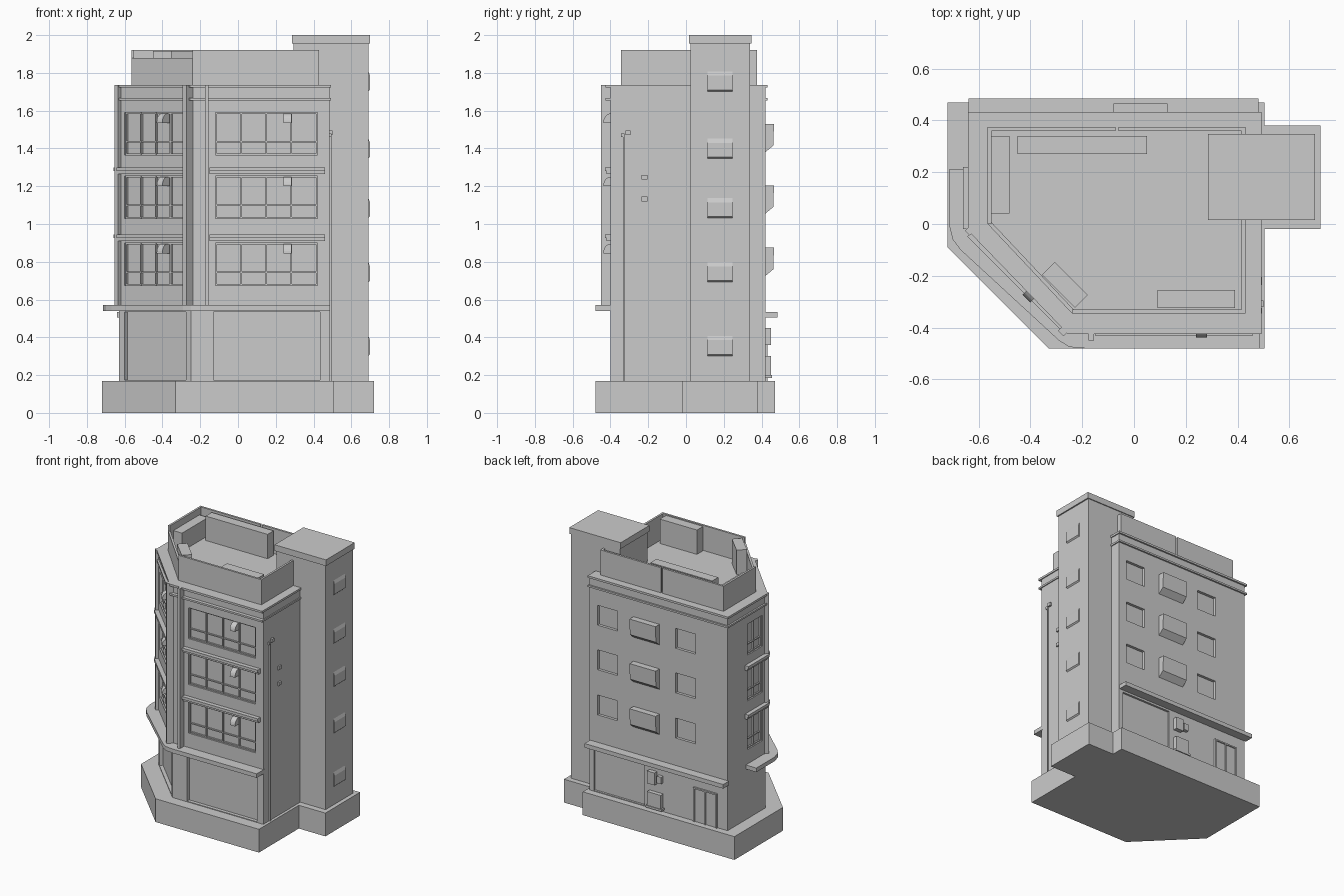
import bpy, bmesh
from math import pi, sin, cos, atan2, hypot
from mathutils import Matrix, Vector

if "Cube" in bpy.data.objects:
    bpy.data.objects.remove(bpy.data.objects["Cube"], do_unlink=True)

GREY = (0.6, 0.6, 0.6, 1)
mat = bpy.data.materials.new("plain grey")
mat.use_nodes = True
mat.diffuse_color = GREY
mat.node_tree.nodes["Principled BSDF"].inputs["Base Color"].default_value = GREY


def frame(x, y, deg):
    """Wall frame: local x runs along the wall, local -y points outward."""
    return Matrix.Translation((x, y, 0)) @ Matrix.Rotation(deg * pi / 180, 4, "Z")


WORLD = Matrix()
FRONT = frame(0, -0.40, 0)
CHAMFER = frame(-0.63, -0.02, -45)
LEFT = frame(-0.63, 0.42, -90)
BACK = frame(0, 0.42, 180)
RIGHT = frame(0.485, 0, 90)
TOWER = frame(0.69, 0.18, 90)
SIDEWAYS = Matrix(((0, 0, 1, 0), (1, 0, 0, 0), (0, 1, 0, 0), (0, 0, 0, 1)))


def add_prism(bm, pts, z0, z1, m):
    low = [bm.verts.new(m @ Vector((x, y, z0))) for x, y in pts]
    high = [bm.verts.new(m @ Vector((x, y, z1))) for x, y in pts]
    n = len(pts)
    bm.faces.new(low[::-1])
    bm.faces.new(high)
    for i in range(n):
        j = (i + 1) % n
        bm.faces.new((low[i], low[j], high[j], high[i]))


def finish(name, bm):
    bmesh.ops.recalc_face_normals(bm, faces=bm.faces)
    me = bpy.data.meshes.new(name)
    bm.to_mesh(me)
    bm.free()
    me.materials.append(mat)
    ob = bpy.data.objects.new(name, me)
    bpy.context.collection.objects.link(ob)
    return ob


def prism(name, pts, z0, z1, m=WORLD):
    bm = bmesh.new()
    add_prism(bm, pts, z0, z1, m)
    return finish(name, bm)


def rect(x0, x1, y0, y1):
    return [(x0, y0), (x1, y0), (x1, y1), (x0, y1)]


def boxes(name, items, m=WORLD):
    """items: (x0, x1, y0, y1, z0, z1)"""
    bm = bmesh.new()
    for x0, x1, y0, y1, z0, z1 in items:
        add_prism(bm, rect(x0, x1, y0, y1), z0, z1, m)
    return finish(name, bm)


def side_profile(name, pts, x0, x1, m):
    """Extrude a (y, z) profile along local x."""
    return prism(name, pts, x0, x1, m @ SIDEWAYS)


# Plinth and main body
prism("plinth", [(-0.72, 0.47), (-0.72, -0.09), (-0.33, -0.48), (0.505, -0.48), (0.505, -0.02),
                 (0.72, -0.02), (0.72, 0.38), (0.505, 0.38), (0.505, 0.47)], 0, 0.17)
body = prism("building_body", [(-0.63, 0.42), (-0.63, -0.02), (-0.25, -0.40),
                               (0.485, -0.40), (0.485, 0.42)], 0.17, 1.735)

# Recessed openings cut into the walls
FLOORS = [(0.675, 0.90), (1.03, 1.255), (1.365, 1.59)]
BAYS = [0.735, 1.065, 1.39]
bands = [(FRONT, -0.12, 0.42), (CHAMFER, 0.04, 0.49), (LEFT, 0.23, 0.40)]
bm = bmesh.new()
for m, x0, x1 in bands:
    for z0, z1 in FLOORS:
        add_prism(bm, rect(x0, x1, -0.1, 0.02), z0, z1, m)
for z in BAYS:
    for x in (-0.34, 0.29):
        add_prism(bm, rect(x - 0.08, x + 0.08, -0.1, 0.02), z, z + 0.145, BACK)
add_prism(bm, rect(-0.13, 0.435, -0.1, 0.025), 0.175, 0.535, FRONT)
add_prism(bm, rect(0.04, 0.50, -0.1, 0.025), 0.175, 0.535, CHAMFER)
add_prism(bm, rect(-0.45, -0.04, -0.1, 0.015), 0.175, 0.49, BACK)
cutter = finish("opening_cutter", bm)
cutter.hide_render = True
mod = body.modifiers.new("openings", "BOOLEAN")
mod.object = cutter
mod.solver = "EXACT"
dg = bpy.context.evaluated_depsgraph_get()
cut_mesh = bpy.data.meshes.new_from_object(body.evaluated_get(dg))
body.modifiers.clear()
body.data = cut_mesh
bpy.data.objects.remove(cutter, do_unlink=True)

# Window frames, sills and vent hoods
arc = [(-0.038 * sin(t * pi / 12), 0.05 * cos(t * pi / 12)) for t in range(7)]
for label, (m, x0, x1) in zip(("front", "chamfer", "left"), bands):
    panes = 2 if label == "left" else 4
    bars = []
    for z0, z1 in FLOORS:
        for i in range(panes + 1):
            x = x0 + 0.004 + (x1 - x0 - 0.008) * i / panes
            bars.append((x - 0.004, x + 0.004, 0.008, 0.021, z0, z1))
        for z in (z0 + 0.004, z0 + 0.07, z1 - 0.004):
            bars.append((x0, x1, 0.01, 0.021, z - 0.004, z + 0.004))
    boxes(label + "_window_frames", bars, m)
    sills = []
    for z in (0.91, 1.265):
        sills += [(x0 - 0.03, x1 + 0.04, -0.03, 0, z + 0.015, z + 0.035),
                  (x0 - 0.03, x1 + 0.04, -0.02, 0, z, z + 0.015)]
    boxes(label + "_ledges", sills, m)
for label, m, x in (("front", FRONT, 0.24), ("chamfer", CHAMFER, 0.32)):
    for z0, z1 in FLOORS:
        side_profile(label + "_vent_hood",
                     [(y, z1 - 0.055 + h) for y, h in arc] + [(0.02, z1 - 0.055), (0.02, z1 - 0.005)],
                     x, x + 0.042, m)

# Canopies over the ground floor
prism("front_canopy", [(-0.63, 0.21), (-0.715, 0.21), (-0.715, 0.0), (-0.70, -0.06), (-0.67, -0.10),
                       (-0.29, -0.45), (-0.25, -0.475), (-0.19, -0.48), (0.487, -0.48),
                       (0.487, -0.39), (-0.25, -0.39), (-0.63, -0.01)], 0.54, 0.57)
boxes("back_canopy", [(-0.48, 0.64, -0.065, 0, 0.505, 0.535)], BACK)

# Cornice strips and vertical fins
cornice = [(-0.642, 0.432), (-0.642, -0.025), (-0.255, -0.425), (0.492, -0.425), (0.492, 0.432)]
prism("upper_cornice", cornice, 1.722, 1.737)
prism("lower_cornice", cornice, 1.655, 1.668)
boxes("front_fin", [(-0.175, -0.155, -0.05, 0, 0.57, 1.737)], FRONT)
boxes("chamfer_fins", [(-0.012, 0.014, -0.02, 0.01, 0.57, 1.737),
                       (0.515, 0.545, -0.04, 0.02, 0.57, 1.737)], CHAMFER)

# Hollow roof parapet
def wall(name, p, q, z1, t=0.015):
    dx, dy = q[0] - p[0], q[1] - p[1]
    m = frame(p[0], p[1], atan2(dy, dx) * 180 / pi)
    boxes(name, [(0, hypot(dx, dy), 0, t, 1.735, z1)], m)


A, B, C = (-0.565, 0.375), (-0.565, 0.0), (-0.24, -0.345)
D, E = (0.43, -0.345), (0.43, 0.375)
wall("left_parapet", A, B, 1.92)
wall("chamfer_parapet", B, C, 1.88)
wall("front_parapet", C, D, 1.92)
wall("right_parapet", D, E, 1.92)
wall("back_parapet_a", E, (-0.06, 0.375), 1.92)
wall("back_parapet_b", (-0.072, 0.375), A, 1.92)

# Rooftop units
boxes("rooftop_units", [(-0.45, 0.05, 0.27, 0.34, 1.73, 1.915), (-0.55, -0.48, 0.04, 0.34, 1.73, 1.87),
                        (0.09, 0.39, -0.325, -0.255, 1.73, 1.915)])
boxes("corner_rooftop_unit", [(-0.09, 0.09, -0.035, 0.035, 1.73, 1.915)], frame(-0.267, -0.235, -45))

# Stair tower with cap and projecting windows
boxes("stair_tower", [(0.295, 0.69, 0.025, 0.34, 0.17, 1.96)])
boxes("stair_tower_cap", [(0.285, 0.70, 0.015, 0.347, 1.955, 2.0)])
for z in (0.355, 0.745, 1.085, 1.40, 1.755):
    side_profile("tower_window", [(0, z - 0.053), (-0.009, z - 0.045), (-0.009, z + 0.03), (0, z + 0.053)],
                 -0.065, 0.065, TOWER)

# Back bays, door and utility boxes
for z in BAYS:
    side_profile("back_bay", [(0, z - 0.01), (-0.042, z + 0.025), (-0.046, z + 0.14), (0, z + 0.14)],
                 -0.13, 0.08, BACK)
boxes("back_door", [(0.36, 0.37, -0.012, 0, 0.17, 0.42), (0.45, 0.46, -0.012, 0, 0.17, 0.42),
                    (0.54, 0.55, -0.012, 0, 0.17, 0.42), (0.36, 0.55, -0.012, 0, 0.41, 0.42),
                    (0.36, 0.55, -0.004, 0, 0.17, 0.42)], BACK)
boxes("utility_boxes", [(0.0, 0.06, -0.03, 0, 0.36, 0.45), (0.075, 0.11, -0.025, 0, 0.38, 0.43),
                        (0.0, 0.11, -0.03, 0, 0.20, 0.30), (-0.01, 0.12, -0.035, 0, 0.185, 0.2)], BACK)

# Drainpipe and small fittings on the side wall
boxes("side_drainpipe", [(-0.333, -0.325, -0.01, 0, 0.17, 1.46), (-0.345, -0.325, -0.01, 0, 1.46, 1.48),
                         (-0.32, -0.295, -0.015, 0, 1.47, 1.495)], RIGHT)
boxes("side_fittings", [(-0.235, -0.205, -0.01, 0, z, z + 0.025) for z in (1.12, 1.235)], RIGHT)
